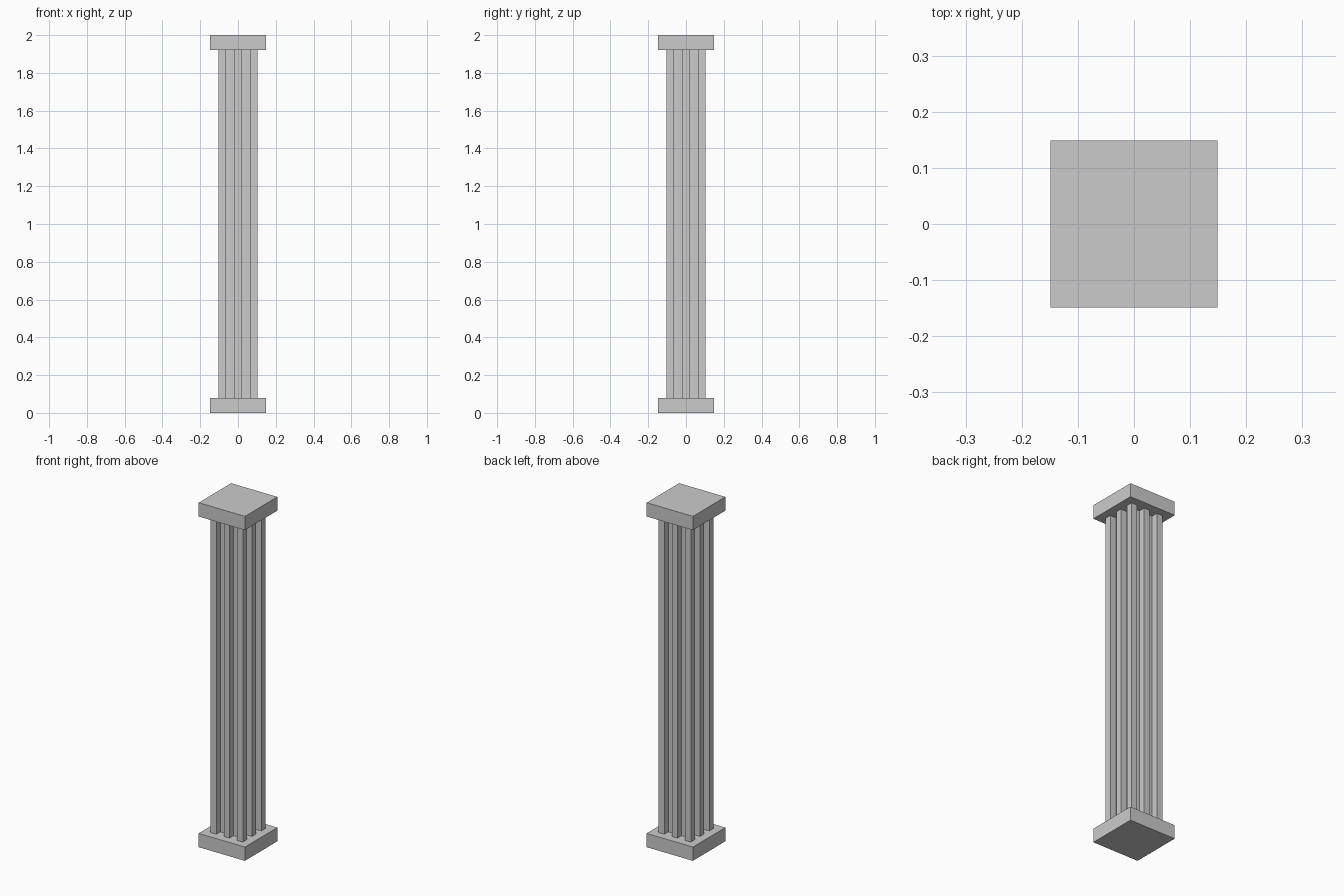
import bpy

if "Cube" in bpy.data.objects:
    bpy.data.objects.remove(bpy.data.objects["Cube"])


def box(name, x, y, z0, z1, width):
    """Square upright block centred on (x, y) between heights z0 and z1."""
    bpy.ops.mesh.primitive_cube_add(size=1, location=(x, y, (z0 + z1) / 2))
    ob = bpy.context.object
    ob.name = name
    ob.scale = (width, width, z1 - z0)
    bpy.ops.object.transform_apply(location=False, rotation=False, scale=True)
    return ob


HEIGHT = 2.0
SLAB = 0.08       # thickness of base and capital
SLAB_W = 0.297
RIB = 0.037       # rib width
STEP = 0.085      # rib spacing

# Square slabs at foot and head
box("base", 0, 0, 0, SLAB, SLAB_W)
box("capital", 0, 0, HEIGHT - SLAB, HEIGHT, SLAB_W)

# Solid core of the shaft, meeting the inner faces of the ribs
box("shaft_core", 0, 0, SLAB, HEIGHT - SLAB, 2 * STEP - RIB)

# Eight square ribs: corners and side centres
for i in (-1, 0, 1):
    for j in (-1, 0, 1):
        if i or j:
            box("shaft_rib", i * STEP, j * STEP, SLAB, HEIGHT - SLAB, RIB)
